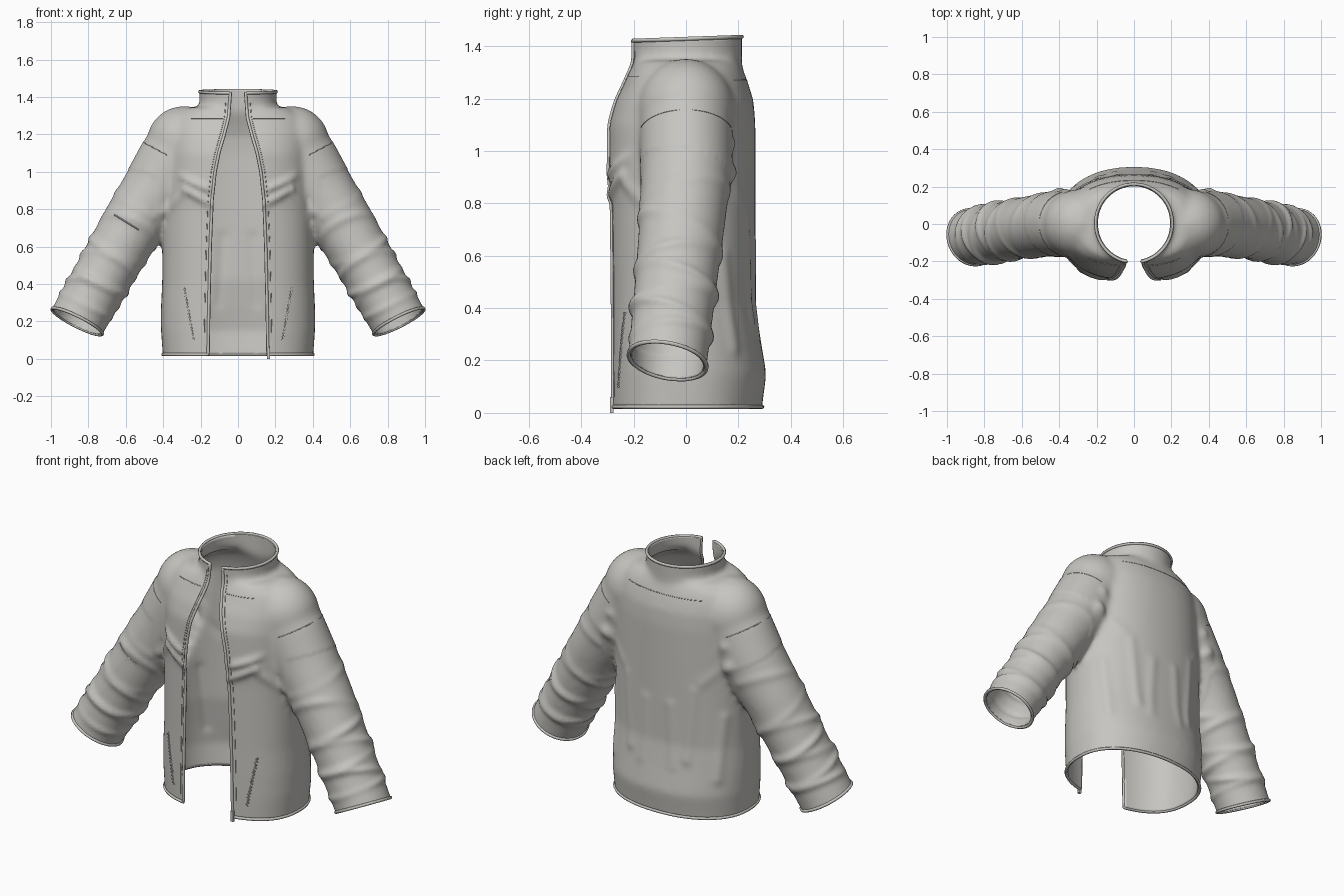
import bpy, bmesh, math
from mathutils import Vector
from mathutils.bvhtree import BVHTree
from mathutils.geometry import intersect_point_line

if "Cube" in bpy.data.objects:
    bpy.data.objects.remove(bpy.data.objects["Cube"])

fabric = bpy.data.materials.new("warm_grey_fabric")
fabric.use_nodes = True
fabric.diffuse_color = (0.57, 0.56, 0.53, 1)
fabric.node_tree.nodes["Principled BSDF"].inputs["Base Color"].default_value = fabric.diffuse_color


def add_object(name, bm):
    mesh = bpy.data.meshes.new(name)
    bm.to_mesh(mesh)
    mesh.materials.append(fabric)
    ob = bpy.data.objects.new(name, mesh)
    bpy.context.collection.objects.link(ob)
    return ob


def activate(ob):
    bpy.ops.object.select_all(action="DESELECT")
    ob.select_set(True)
    bpy.context.view_layer.objects.active = ob


def loft(bm, rings):
    loops = [[bm.verts.new(p) for p in ring] for ring in rings]
    n = len(loops[0])
    for a, b in zip(loops, loops[1:]):
        for i in range(n):
            j = (i + 1) % n
            bm.faces.new((a[i], a[j], b[j], b[i]))
    bm.faces.new(loops[0][::-1])
    bm.faces.new(loops[-1])


def interp(table, z):
    for (z0, v0), (z1, v1) in zip(table, table[1:]):
        if z <= z1:
            t = max(0, (z - z0) / (z1 - z0))
            return v0 + (v1 - v0) * t
    return table[-1][1]


def tube(name, points, radius, cyclic=False):
    curve = bpy.data.curves.new(name, "CURVE")
    curve.dimensions = "3D"
    curve.bevel_depth = radius
    curve.bevel_resolution = 1
    curve.use_fill_caps = True
    spline = curve.splines.new("POLY")
    spline.points.add(len(points) - 1)
    for sp, p in zip(spline.points, points):
        sp.co = (*p, 1)
    spline.use_cyclic_u = cyclic
    curve.materials.append(fabric)
    ob = bpy.data.objects.new(name, curve)
    bpy.context.collection.objects.link(ob)
    activate(ob)
    bpy.ops.object.convert(target="MESH")
    bpy.ops.object.shade_smooth()


ANGLES = [math.tau * i / 64 for i in range(64)]
form = bmesh.new()

# Torso: height, half width, front depth, back depth
TORSO = [(-0.06, .40, .29, .285), (.02, .402, .29, .29), (.15, .412, .29, .307), (.28, .412, .29, .285),
         (.42, .405, .29, .265), (.8, .405, .292, .265), (.92, .40, .303, .265), (1.1, .39, .298, .265),
         (1.19, .385, .27, .258), (1.25, .375, .24, .24), (1.3, .35, .218, .222), (1.345, .28, .195, .2)]


def torso_ring(z, a, front, back):
    ring = []
    for t in ANGLES:
        c, s = math.cos(t), math.sin(t)
        depth, e = (back, 2 / 2.2) if s > 0 else (front, 2 / 2.5)
        ring.append((a * math.copysign(abs(c) ** e, c), depth * math.copysign(abs(s) ** e, s), z))
    return ring


loft(form, [torso_ring(*row) for row in TORSO])

# Collar stand
loft(form, [[(.206 * math.cos(t), .004 + .21 * math.sin(t), z) for t in ANGLES] for z in (1.2, 1.5)])

# Sleeves: centre, radius across, radius in depth
SLEEVE = [(.29, 0, 1.14, .19, .18), (.34, 0, 1.06, .197, .178), (.43, 0, .91, .189, .176),
          (.56, -.015, .72, .171, .167), (.70, -.04, .48, .16, .16), (.86, -.07, .2, .155, .155),
          (.92, -.083, .08, .155, .155)]
CUFF, AXIS = Vector((.86, -.07, .2)), Vector((.45, -.15, -.89)).normalized()
for side in (1, -1):
    across = Vector((.885 * side, 0, .465))
    loft(form, [[Vector((x * side, y, z)) + across * (r * math.cos(t)) + Vector((0, d * math.sin(t), 0))
                 for t in ANGLES[::side]] for x, y, z, r, d in SLEEVE])
    cap = bmesh.ops.create_uvsphere(form, u_segments=32, v_segments=16, radius=.2)["verts"]
    for v in cap:
        v.co = Vector((.29 * side + v.co.x, v.co.y * .93, 1.152 + v.co.z))
bmesh.ops.recalc_face_normals(form, faces=form.faces)

# Fuse the forms into one smooth surface
jacket = add_object("jacket_shell", form)
activate(jacket)
remesh = jacket.modifiers.new("fuse", "REMESH")
remesh.mode, remesh.voxel_size = "VOXEL", .015
soften = jacket.modifiers.new("soften", "SMOOTH")
soften.factor, soften.iterations = .5, 12
for name in ("fuse", "soften"):
    bpy.ops.object.modifier_apply(modifier=name)

bm = bmesh.new()
bm.from_mesh(jacket.data)
bm.normal_update()

# Cloth folds: start, end, width, height
FOLDS = [((.33, -.24, .98), (.17, -.3, .91), .022, .02), ((.29, -.25, .91), (.15, -.3, .83), .022, .018),
         ((.40, -.16, .78), (.30, -.24, .88), .025, .01), ((.40, .17, .92), (.27, .25, .80), .03, .02),
         ((.37, .19, 1.03), (.31, .24, .94), .025, .015), ((.22, .25, .75), (.18, .25, .35), .03, .008),
         ((.08, .26, .65), (.1, .26, .3), .03, .006), ((.36, .15, .6), (.33, .18, .25), .03, .008)]
# Sleeve wrinkles: distance from cuff, slant, width, height
WRINKLES = [(.10, .15, .018, .011), (.17, -.2, .02, .013), (.25, .25, .022, .014), (.34, -.2, .022, .013),
            (.43, .3, .022, .012), (.56, -.3, .026, .010), (.70, .35, .025, .006)]
moves = []
for v in bm.verts:
    p = Vector((abs(v.co.x), v.co.y, v.co.z))
    lift = 0
    for a, b, width, height in FOLDS:
        a, b = Vector(a), Vector(b)
        t = min(1, max(0, intersect_point_line(p, a, b)[1]))
        lift += height * math.exp(-((p - a.lerp(b, t)).length / width) ** 2)
    u = (CUFF - p).dot(AXIS)
    if p.x > .44 and u < .85:
        outward = (p - CUFF).dot(Vector((.885, 0, .465)))
        for i, (start, slant, width, height) in enumerate(WRINKLES):
            vary = .65 + .35 * math.sin(p.y * 14 + outward * 9 + i * 2)
            lift += height * vary * math.exp(-((u - start - slant * (p.y + .05)) / width) ** 2)
        lift -= .003
    moves.append(v.normal * lift)
for v, m in zip(bm.verts, moves):
    v.co += m


def trim(point, normal):
    bmesh.ops.bisect_plane(bm, geom=bm.verts[:] + bm.edges[:] + bm.faces[:], dist=1e-5,
                           plane_co=point, plane_no=normal, clear_outer=True)


# Open the hem, collar and cuffs
trim((0, 0, .023), (0, 0, -1))
trim((0, 0, 1.428), (0, -.035, 1))
for side in (1, -1):
    trim((CUFF.x * side, CUFF.y, CUFF.z), (.45 * side, -.18, -.89))

# Open the front along a curved edge
GAP = [(0, .16), (.3, .155), (.6, .148), (.85, .138), (1, .122), (1.1, .102), (1.2, .073), (1.29, .05), (1.45, .038)]
for v in bm.verts:
    if v.co.y < 0:
        v.co.x /= interp(GAP, v.co.z)
for side in (1, -1):
    faces = [f for f in bm.faces if all(v.co.y < 0 for v in f.verts)]
    geom = list({g for f in faces for g in (*f.verts, *f.edges)}) + faces
    bmesh.ops.bisect_plane(bm, geom=geom, dist=1e-5, plane_co=(side, 0, 0), plane_no=(1, 0, 0))
bmesh.ops.delete(bm, geom=[f for f in bm.faces if f.calc_center_median().y < 0
                           and abs(f.calc_center_median().x) < 1], context="FACES")
for v in bm.verts:
    if v.co.y < 0:
        v.co.x *= interp(GAP, v.co.z)
bmesh.ops.remove_doubles(bm, verts=bm.verts, dist=.001)
for f in bm.faces:
    f.smooth = True
bm.to_mesh(jacket.data)
surface = BVHTree.FromBMesh(bm)

# Rolled binding along every open edge
left = {e for e in bm.edges if e.is_boundary}
while left:
    e = left.pop()
    chain = [e.verts[0], e.verts[1]]
    while True:
        step = next((k for k in chain[-1].link_edges if k in left), None)
        if step is None:
            break
        left.remove(step)
        chain.append(step.other_vert(chain[-1]))
    if len(chain) > 30:
        x = sum(v.co.x for v in chain) / len(chain)
        name = "body_binding" if abs(x) < .4 else "left_cuff_binding" if x > 0 else "right_cuff_binding"
        tube(name, [v.co.copy() for v in chain[:-1]], .0085, True)

# Cloth thickness
activate(jacket)
shell = jacket.modifiers.new("thickness", "SOLIDIFY")
shell.thickness, shell.offset = .012, -1
bpy.ops.object.modifier_apply(modifier="thickness")


def on_surface(x, z, direction=1):
    hit = surface.ray_cast(Vector((x, -direction, z)), Vector((0, direction, 0)))[0]
    return hit


def seam(name, a, b, radius, direction=1, steps=30):
    pts = [on_surface(a[0] + (b[0] - a[0]) * i / steps, a[1] + (b[1] - a[1]) * i / steps, direction)
           for i in range(steps + 1)]
    pts = [p for p in pts if p and p.y * direction < .1]
    if len(pts) > 1:
        tube(name, pts, radius)
    return pts


def blocks(name, points, size):
    part = bmesh.new()
    for i, p in enumerate(points):
        made = bmesh.ops.create_cube(part, size=1)["verts"]
        for v in made:
            v.co = Vector(v.co[k] * size[k] for k in range(3)) + p + Vector((.005 * (-1) ** i, 0, 0))
    add_object(name, part)


for side, label in ((1, "left"), (-1, "right")):
    # Pocket zips, armhole and yoke seams
    teeth = seam(label + "_pocket_zip", (.285 * side, .38), (.235 * side, .1), .003)
    blocks(label + "_pocket_teeth", teeth, (.008, .008, .006))
    for direction, face in ((1, "front"), (-1, "back")):
        seam(f"{label}_{face}_armhole_seam", (.52 * side, 1.165), (.38 * side, 1.09), .002, direction)
    seam(label + "_yoke_seam", (.08 * side, 1.285), (.25 * side, 1.285), .002)
    # Stitch line beside the front edge
    line = [on_surface(side * (interp(GAP, z / 50) + .022), z / 50) for z in range(3, 70)]
    tube(label + "_front_stitching", [p for p in line if p and p.y < 0], .002)
seam("back_yoke_seam", (-.24, 1.27), (.24, 1.27), .002, -1)
seam("sleeve_pocket_zip", (-.66, .77), (-.53, .69), .004)

# Zip pull at the lower left front corner
blocks("zip_pull", [Vector((.158, -.284, .03))], (.018, .014, .06))
